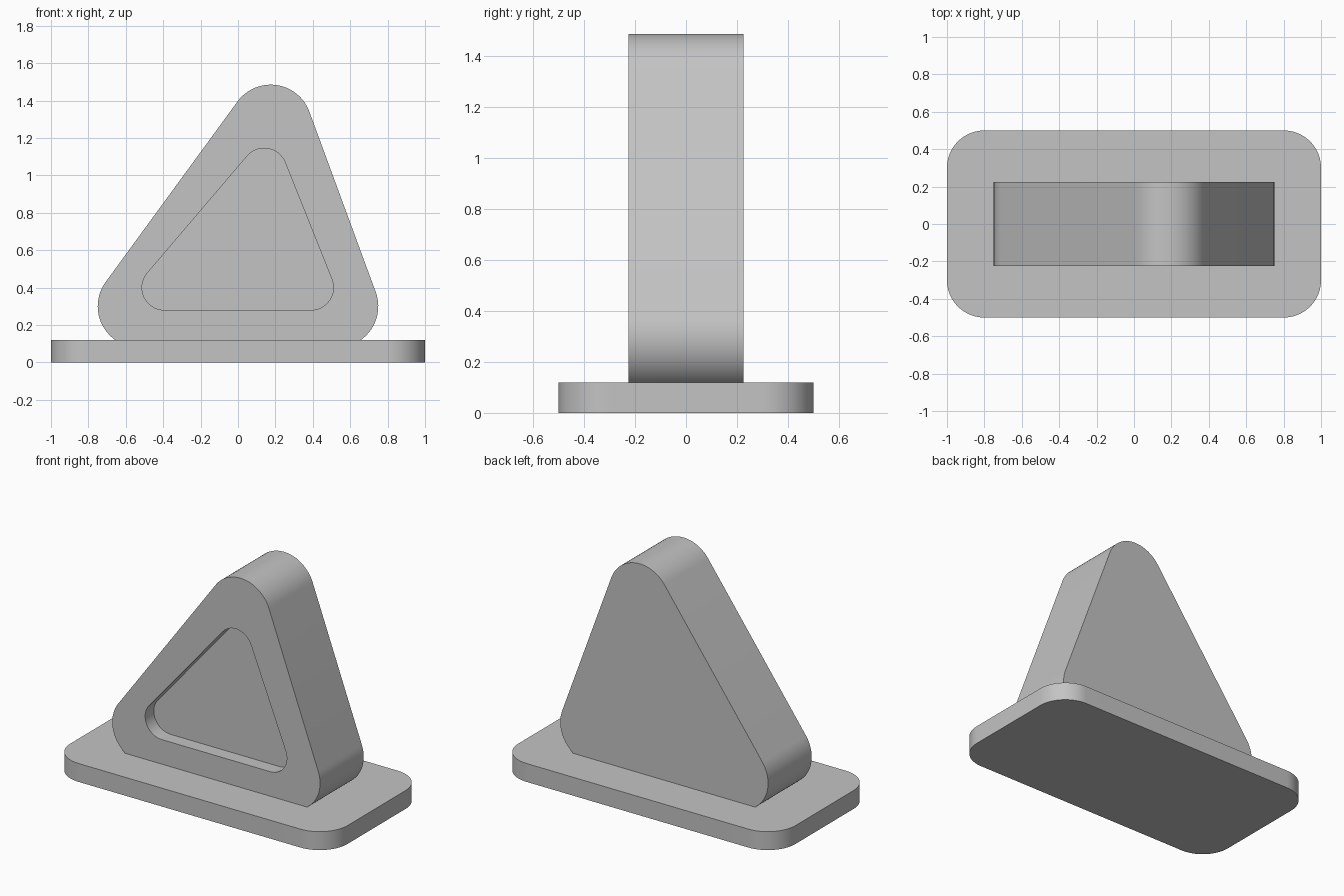
import bpy
import bmesh
import math
from mathutils import Vector

STEPS = 24  # segments per rounded corner

if "Cube" in bpy.data.objects:
    bpy.data.objects.remove(bpy.data.objects["Cube"], do_unlink=True)

grey = bpy.data.materials.new("plain grey")
grey.use_nodes = True
colour = (0.55, 0.55, 0.55, 1)
grey.diffuse_color = colour
grey.node_tree.nodes["Principled BSDF"].inputs["Base Color"].default_value = colour


def rounded_outline(centres, radius):
    """Outline around equal circles, with centres listed counter-clockwise."""
    points = []
    count = len(centres)
    for i in range(count):
        before, here, after = (Vector(centres[(i + k) % count]) for k in (-1, 0, 1))
        edge_in, edge_out = here - before, after - here
        start = math.atan2(-edge_in.x, edge_in.y)
        end = math.atan2(-edge_out.x, edge_out.y)
        sweep = (end - start) % math.tau
        for s in range(STEPS + 1):
            angle = start + sweep * s / STEPS
            points.append(here + radius * Vector((math.cos(angle), math.sin(angle))))
    return points


def loft(name, rings):
    """Join rings of equal point count and cap both ends."""
    bm = bmesh.new()
    loops = [[bm.verts.new(p) for p in ring] for ring in rings]
    for a, b in zip(loops, loops[1:]):
        for i in range(len(a)):
            j = (i + 1) % len(a)
            bm.faces.new((a[i], a[j], b[j], b[i]))
    bm.faces.new(loops[0])
    bm.faces.new(loops[-1])
    bmesh.ops.recalc_face_normals(bm, faces=bm.faces)
    mesh = bpy.data.meshes.new(name)
    bm.to_mesh(mesh)
    bm.free()
    mesh.materials.append(grey)
    obj = bpy.data.objects.new(name, mesh)
    bpy.context.collection.objects.link(obj)
    bpy.ops.object.select_all(action="DESELECT")
    obj.select_set(True)
    bpy.context.view_layer.objects.active = obj
    bpy.ops.object.shade_smooth_by_angle(angle=math.radians(30))
    return obj


# Base plate with rounded corners
plate = rounded_outline([(-0.8, -0.3), (0.8, -0.3), (0.8, 0.3), (-0.8, 0.3)], 0.2)
loft("base_plate", [[(p.x, p.y, z) for p in plate] for z in (0, 0.12)])

# Upright rounded triangle with a shallow recess in its front
outer = rounded_outline([(-0.53, 0.3), (0.53, 0.3), (0.175, 1.265)], 0.22)
inner = rounded_outline([(-0.393, 0.4), (0.39, 0.4), (0.14, 1.025)], 0.12)
BACK, FRONT, FLOOR = 0.225, -0.225, -0.135
sections = [(outer, BACK), (outer, FRONT), (inner, FRONT), (inner, FLOOR)]
loft("triangle_body", [[(p.x, y, p.y) for p in ring] for ring, y in sections])
